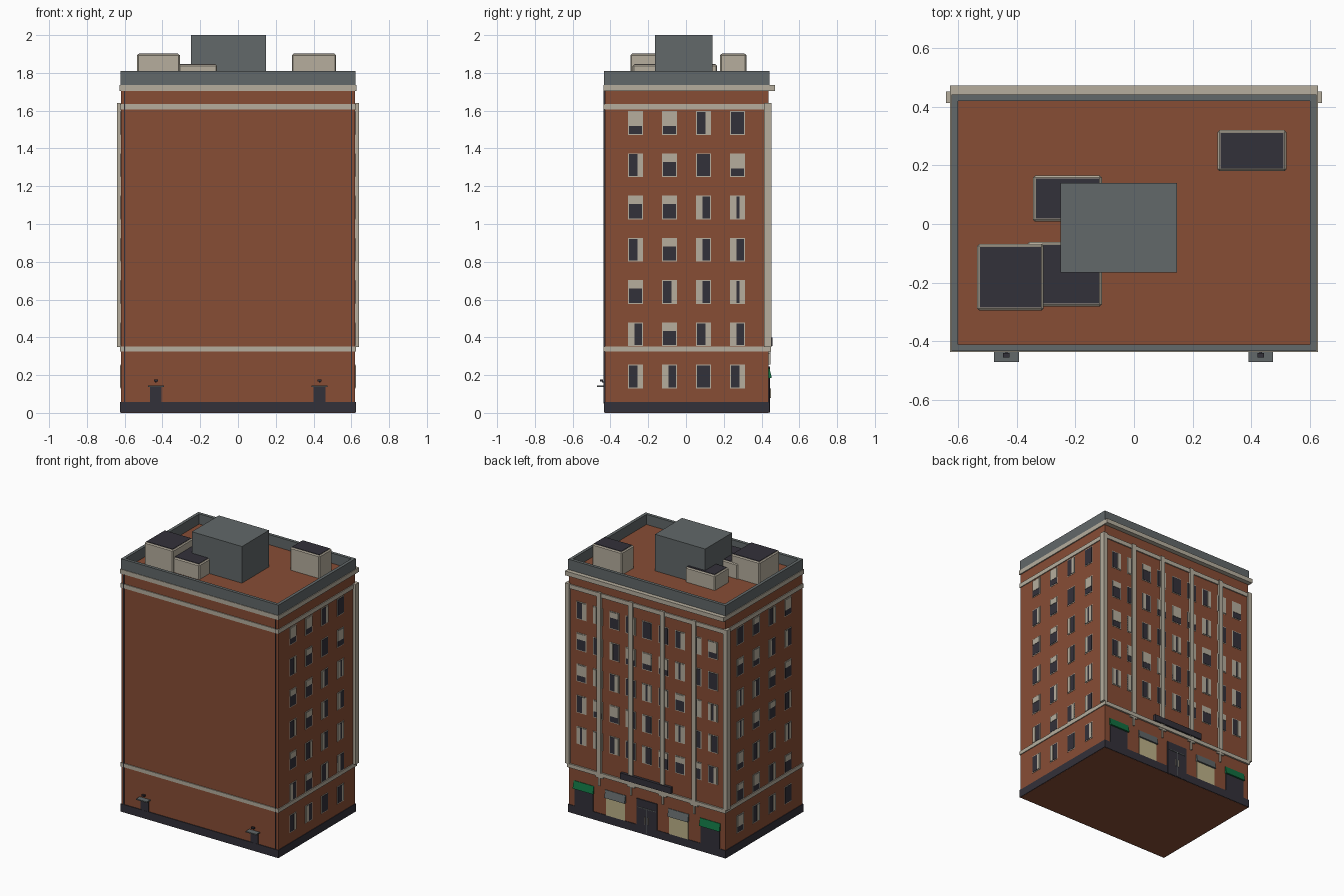
import bpy, bmesh, random
from mathutils import Matrix, Vector

random.seed(4)
if "Cube" in bpy.data.objects:
    bpy.data.objects.remove(bpy.data.objects["Cube"], do_unlink=True)


def material(name, rgb):
    mat = bpy.data.materials.new(name)
    mat.use_nodes = True
    colour = (*[(c / 255) ** 2.2 for c in rgb], 1)
    mat.diffuse_color = colour
    mat.node_tree.nodes["Principled BSDF"].inputs["Base Color"].default_value = colour
    return mat


brick = material("brick", (134, 78, 56))
stone = material("pale stone", (180, 172, 156))
dark = material("dark slate", (54, 52, 60))
grey = material("grey metal", (98, 104, 105))
green = material("green awning", (24, 112, 66))
cream = material("cream shutter", (188, 176, 136))


class Part:
    """Collects boxes of one colour into a single named object."""

    def __init__(self, name, mat):
        self.name, self.mat, self.bm = name, mat, bmesh.new()

    def box(self, x0, x1, y0, y1, z0, z1):
        size = Vector((abs(x1 - x0), abs(y1 - y0), abs(z1 - z0)))
        mid = Vector((x0 + x1, y0 + y1, z0 + z1)) / 2
        made = bmesh.ops.create_cube(self.bm, size=1, matrix=Matrix.Translation(mid) @ Matrix.Diagonal((*size, 1)))
        return made["verts"]

    def plate(self, wall, u0, u1, z0, z1, thick):
        """Thin slab on a wall: 'right' and 'left' run along y, 'back' and 'front' along x."""
        if wall in ("right", "left"):
            s = 1 if wall == "right" else -1
            self.box(s * (HX - .01), s * (HX + thick), u0, u1, z0, z1)
        elif wall == "back":
            self.box(u0, u1, BACK - .01, BACK + thick, z0, z1)
        else:
            self.box(u0, u1, FRONT - thick, FRONT + .01, z0, z1)

    def done(self, bevel=0):
        mesh = bpy.data.meshes.new(self.name)
        self.bm.to_mesh(mesh)
        self.bm.free()
        mesh.materials.append(self.mat)
        obj = bpy.data.objects.new(self.name, mesh)
        bpy.context.collection.objects.link(obj)
        if bevel:
            mod = obj.modifiers.new("soft edges", "BEVEL")
            mod.width, mod.segments = bevel, 1
        return obj


HX, FRONT, BACK = .62, -.43, .438
ROOF = 1.738

# Main block and plinth
part = Part("brick_block", brick)
part.box(-HX, HX, FRONT, BACK, 0, ROOF)
part.done()
part = Part("plinth", dark)
part.box(-HX - .004, HX + .004, FRONT - .005, BACK + .004, .001, .057)
part.done()


# Rings that wrap the building
def ring(name, mat, x, y0, y1, inner, z0, z1):
    part = Part(name, mat)
    part.box(-x, x, y0, y0 + inner, z0, z1)
    part.box(-x, x, y1 - inner, y1, z0, z1)
    for s in (-1, 1):
        part.box(s * (x - inner), s * x, y0 + inner, y1 - inner, z0, z1)
    part.done()


ring("lower_band", stone, HX + .006, FRONT - .006, BACK + .012, .03, .325, .352)
ring("upper_band", stone, HX + .006, FRONT - .006, BACK + .008, .03, 1.605, 1.635)
ring("cornice", stone, HX + .008, FRONT - .007, .472, .05, 1.705, ROOF - .002)
ring("parapet", grey, HX + .003, FRONT - .003, .442, .022, 1.735, 1.81)

# Stone pilasters on the back, the end ones wrapping the corners
part = Part("pilasters", stone)
for i in range(6):
    x = (i - 2.5) * .25
    part.box(x - .016, x + .016, BACK - .025, BACK + .014, .35, 1.64)
part.done()

# Windows: stone frame, dark glass and pale blinds
frames, panes, blinds = Part("window_frames", stone), Part("window_glass", dark), Part("window_blinds", stone)


def window(wall, u, z, kind):
    w, h = .034, .058
    frames.plate(wall, u - w - .005, u + w + .005, z - h - .005, z + h + .005, .002)
    panes.plate(wall, u - w, u + w, z - h, z + h, .004)
    if kind in "tT":
        drop = h * (.7 if kind == "t" else 1.3)
        blinds.plate(wall, u - w, u + w, z + h - drop, z + h, .006)
    if kind in "LB":
        blinds.plate(wall, u - w, u - w * .2, z - h, z + h, .006)
    if kind in "RB":
        blinds.plate(wall, u + w * .3, u + w, z - h, z + h, .006)


STEP = .2237
for row, kinds in enumerate("TTRn RtnT ttLB RtLL tRLB LtRL RLnR".split()):
    for col, kind in enumerate(kinds):
        y = -.267 + col * .18
        z = 1.535 - row * STEP
        window("right", y, z, kind)
        window("left", y, z, random.choice("tTLRBn"))
for row in range(5):
    for col in range(9):
        window("back", (col - 4) * .13, 1.465 - row * STEP, random.choice("tTLRBn"))
for part in (frames, panes, blinds):
    part.done()

# Shop fronts on the back, mirrored about the entrance
shops, shutters = Part("shop_openings", dark), Part("shop_shutters", cream)
green_awnings, grey_awnings = Part("green_awnings", green), Part("grey_awnings", grey)
for s in (-1, 1):
    for x, opening, awning in ((.5, shops, green_awnings), (.25, shutters, grey_awnings)):
        opening.plate("back", s * x - .075, s * x + .075, .057, .185, .004)
        verts = awning.box(s * x - .08, s * x + .08, BACK - .01, BACK + .016, .185, .238)
        for v in verts:
            if v.co.z > .2 and v.co.y > BACK:
                v.co.y = BACK + .004
for part in (shops, shutters, green_awnings, grey_awnings):
    part.done()

# Entrance doors with handles and a transom
part = Part("entrance_doors", dark)
part.plate("back", -.08, .08, .003, .245, .006)
part.done()
part = Part("entrance_trim", grey)
part.plate("back", -.07, .07, .185, .19, .009)
part.plate("back", -.002, .002, .01, .185, .008)
part.done()
part = Part("door_handles", stone)
for s in (-1, 1):
    part.plate("back", s * .012 - .002, s * .012 + .002, .08, .13, .013)
part.done()

# Sign board over the entrance
part = Part("sign_board", dark)
part.box(-.2, .2, BACK, BACK + .02, .355, .4)
part.done()

# Brackets under the lower band
part = Part("band_brackets", stone)
for i in range(4):
    x = (i - 1.5) * .25
    part.plate("back", x - .006, x + .006, .255, .326, .01)
    part.plate("back", x - .03, x + .03, .312, .326, .009)
part.done()

# Service doors with canopies and lamps on the front
doors, canopies, lamps = Part("service_doors", dark), Part("door_canopies", grey), Part("door_lamps", dark)
for x in (-.435, .432):
    doors.plate("front", x - .031, x + .031, .05, .137, .004)
    canopies.box(x - .042, x + .042, -.47, FRONT, .137, .145)
    lamps.box(x - .004, x + .004, -.445, FRONT, .16, .166)
    lamps.box(x - .011, x + .011, -.456, -.44, .166, .176)
for part in (doors, canopies, lamps):
    part.done()

# Drain pipes on the front corners
part = Part("drain_pipes", dark)
for s in (-1, 1):
    part.box(s * .6 - .003, s * .6 + .003, FRONT - .007, FRONT, .05, 1.705)
part.done()

# Rooftop stair house and ventilation units with dark lids
part = Part("stair_house", grey)
part.box(-.25, .147, -.165, .14, ROOF - .01, 2)
part.done()
units, lids = Part("roof_units", stone), Part("roof_unit_lids", dark)
for x0, x1, y0, y1, top in ((.285, .52, .18, .32, 1.903), (-.535, -.308, -.295, -.068, 1.903),
                            (-.345, -.11, .008, .165, 1.847), (-.365, -.11, -.282, -.062, 1.847)):
    units.box(x0, x1, y0, y1, ROOF - .01, top - .003)
    lids.box(x0 + .01, x1 - .01, y0 + .01, y1 - .01, top - .01, top)
units.done(bevel=.007)
lids.done()
